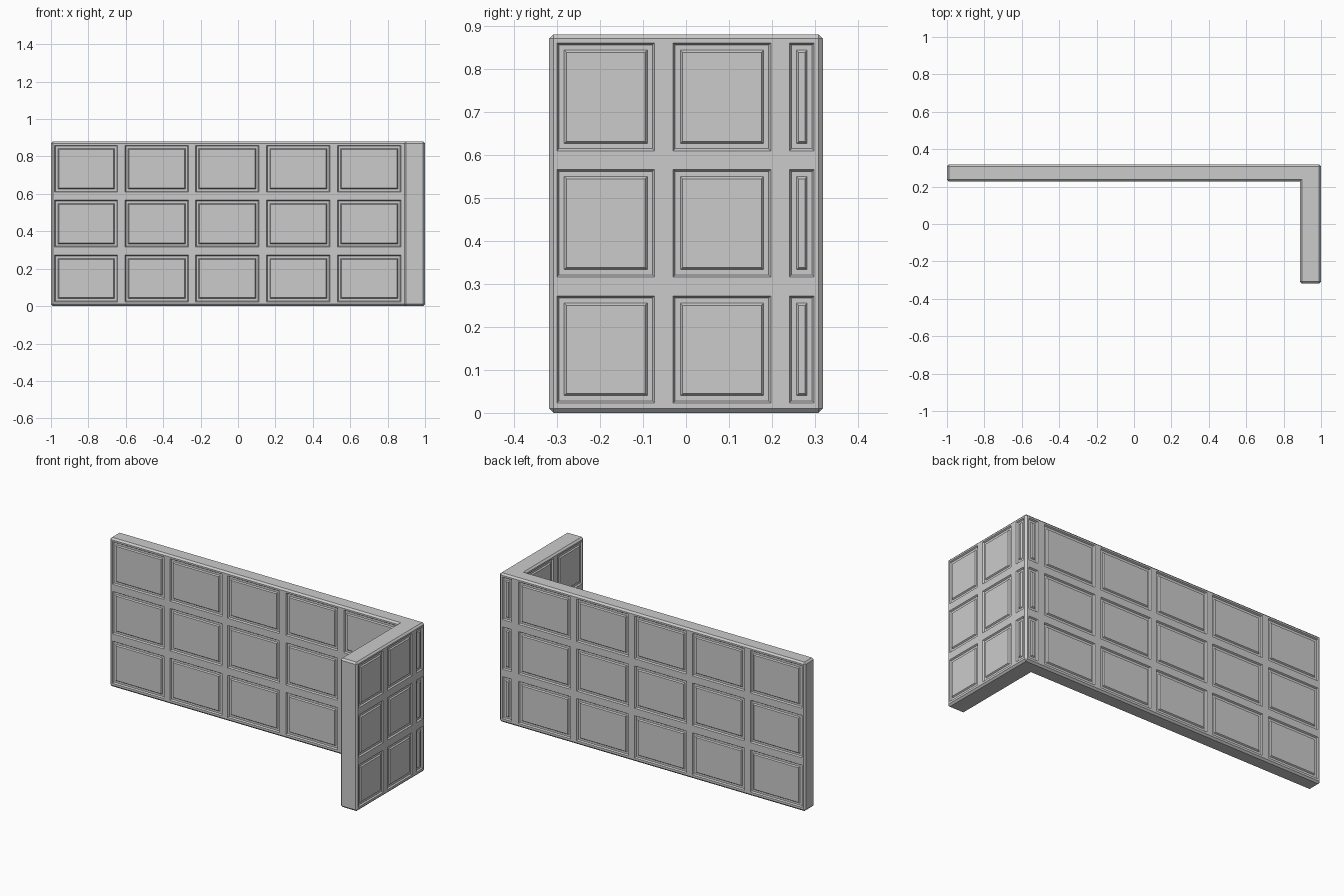
import bpy, bmesh
from mathutils import Vector

if "Cube" in bpy.data.objects:
    bpy.data.objects.remove(bpy.data.objects["Cube"])

H = 0.88
OUTLINE = [(-1, 0.228), (0.888, 0.228), (0.888, -0.318), (1, -0.318), (1, 0.318), (-1, 0.318)]
# panel spans along each axis
X_SPANS = [(-0.98, -0.643), (-0.604, -0.265), (-0.227, 0.113), (0.153, 0.492), (0.532, 0.872), (0.918, 0.978)]
Y_SPANS = [(-0.3, -0.073), (-0.03, 0.197), (0.24, 0.298)]
Z_SPANS = [(0.023, 0.272), (0.316, 0.566), (0.609, 0.86)]


def inside(value, spans):
    return any(a < value < b for a, b in spans)


# L-shaped wall prism
bm = bmesh.new()
base = bm.faces.new([bm.verts.new((x, y, 0)) for x, y in OUTLINE])
top = bmesh.ops.extrude_face_region(bm, geom=[base])["geom"]
bmesh.ops.translate(bm, vec=(0, 0, H), verts=[v for v in top if isinstance(v, bmesh.types.BMVert)])
bmesh.ops.recalc_face_normals(bm, faces=bm.faces[:])

# chamfered outer edges
edges = [e for e in bm.edges if e.is_convex]
bmesh.ops.bevel(bm, geom=edges, offset=0.01, offset_type='OFFSET', segments=1, affect='EDGES')
bmesh.ops.recalc_face_normals(bm, faces=bm.faces[:])

# cut the panel grid into the wall
for axis, spans in enumerate((X_SPANS, Y_SPANS, Z_SPANS)):
    normal = Vector((0, 0, 0))
    normal[axis] = 1
    for span in spans:
        for pos in span:
            bmesh.ops.bisect_plane(bm, geom=bm.verts[:] + bm.edges[:] + bm.faces[:],
                                   dist=1e-5, plane_co=normal * pos, plane_no=normal)

# pick panel faces, leaving the two wall ends plain
bm.normal_update()
panels = []
for f in bm.faces:
    c, n = f.calc_center_median(), f.normal
    if not inside(c.z, Z_SPANS):
        continue
    if abs(n.x) > 0.99 and c.x > 0 and inside(c.y, Y_SPANS):
        panels.append(f)
    elif abs(n.y) > 0.99 and c.y > 0 and inside(c.x, X_SPANS):
        panels.append(f)

# recessed moulding, flat channel, raised field
for thickness, depth in ((0.005, -0.008), (0.012, 0), (0.005, 0.007)):
    bmesh.ops.inset_individual(bm, faces=panels, thickness=thickness, depth=depth, use_even_offset=True)

mesh = bpy.data.meshes.new("panelled_wall")
bm.to_mesh(mesh)
bm.free()
wall = bpy.data.objects.new("panelled_wall", mesh)
bpy.context.collection.objects.link(wall)
